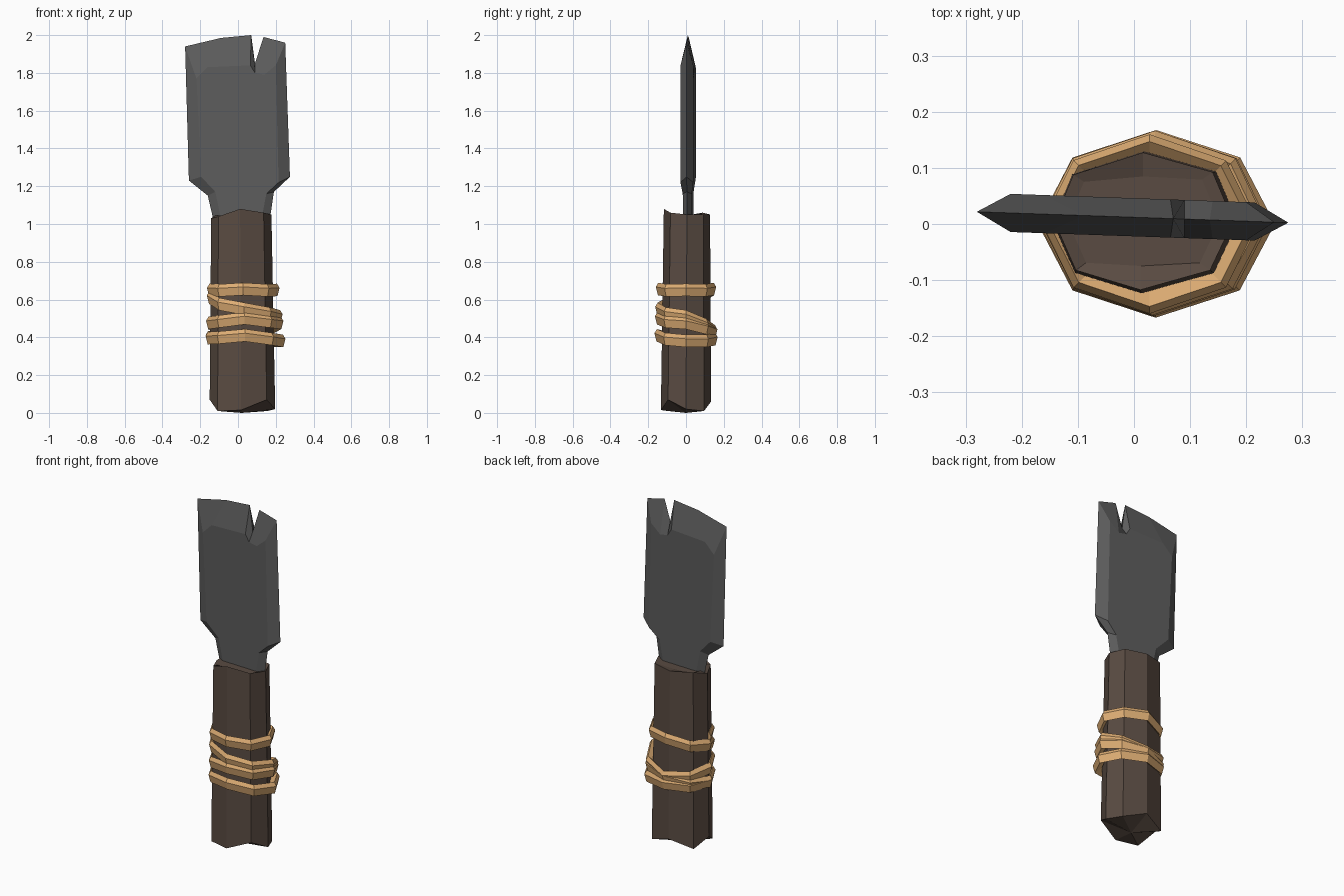
import bpy, math

if "Cube" in bpy.data.objects:
    bpy.data.objects.remove(bpy.data.objects["Cube"])


def material(name, rgb):
    m = bpy.data.materials.new(name)
    m.diffuse_color = (*rgb, 1)
    m.use_nodes = True
    m.node_tree.nodes["Principled BSDF"].inputs["Base Color"].default_value = m.diffuse_color
    return m


def make(name, verts, faces, mat):
    me = bpy.data.meshes.new(name)
    me.from_pydata(verts, [], faces)
    me.materials.append(mat)
    ob = bpy.data.objects.new(name, me)
    bpy.context.collection.objects.link(ob)
    # consistent outward normals
    bpy.context.view_layer.objects.active = ob
    ob.select_set(True)
    bpy.ops.object.mode_set(mode='EDIT')
    bpy.ops.mesh.select_all(action='SELECT')
    bpy.ops.mesh.normals_make_consistent(inside=False)
    bpy.ops.object.mode_set(mode='OBJECT')
    ob.select_set(False)
    return ob


def bridge(a, b, n):
    return [(a + i, a + (i + 1) % n, b + (i + 1) % n, b + i) for i in range(n)]


steel = material("dark steel", (0.11, 0.11, 0.11))
wood = material("dark wood", (0.10, 0.07, 0.054))
cord = material("tan cord", (0.73, 0.42, 0.175))

# Blade: sharp outline in the middle plane, smaller flat outline on each side
rim = [(-.28, 1.94), (-.09, 1.985), (.07, 2.0), (.09, 1.85), (.135, 1.99), (.25, 1.96),
       (.275, 1.25), (.19, 1.17), (.165, 1.0), (-.125, 1.0), (-.16, 1.15), (-.26, 1.23)]
flat = [(-.22, 1.77), (-.16, 1.83), (.065, 1.84), (.09, 1.80), (.14, 1.79), (.20, 1.84),
        (.215, 1.22), (.15, 1.16), (.12, 1.0), (-.085, 1.0), (-.12, 1.17), (-.195, 1.25)]


def mid_y(x):
    return .012 - .035 * x


verts = [(x, mid_y(x), z) for x, z in rim]
for s in (-1, 1):
    verts += [(x, mid_y(x) + s * (.034 if z > 1.2 else .024), z) for x, z in flat]
n = len(rim)
make("blade", verts, bridge(0, n, n) + bridge(0, 2 * n, n)
     + [tuple(range(n, 2 * n)), tuple(range(2 * n, 3 * n))], steel)

# Handle: uneven eight-sided post, rough-cut at both ends (starts at +x, counter-clockwise)
section = [(.175, 0), (.135, .095), (.0, .133), (-.135, .09),
           (-.172, 0), (-.13, -.095), (-.005, -.133), (.13, -.095)]
low_z = [.02, .01, .06, .02, .07, .01, .015, .07]
top_z = [1.05, 1.05, 1.05, 1.06, 1.03, 1.04, 1.08, 1.06]
verts = [(.022 + x, y, z) for (x, y), z in zip(section, low_z)]
verts += [(.016 + .92 * x, .005 + .92 * y, z) for (x, y), z in zip(section, top_z)]
verts += [(.016 + .78 * x, .005 + (.78 if i % 4 != 2 else .6) * y, 1.045)
          for i, (x, y) in enumerate(section)]
verts.append((.02, 0, 0.0))
faces = bridge(0, 8, 8) + bridge(8, 16, 8) + [tuple(range(16, 24))]
faces += [(i, (i + 1) % 8, 24) for i in range(8)]
make("handle", verts, faces, wood)

# Cord: one faceted strip wound four times, heights given every quarter turn
# (left, front, right, back)
quarters = [.65, .655, .65, .655,
            .61, .55, .51, .43,
            .475, .50, .475, .43,
            .395, .41, .38, .39, .40]
verts, faces = [], []
count = 2 * len(quarters) - 1
for k in range(count):
    i = k // 2
    z = quarters[i] if k % 2 == 0 else (quarters[i] + quarters[i + 1]) / 2 - .005
    a = math.pi + k * math.pi / 4
    grow = .018 * (.65 - z) / .25
    cx = .028 + .6 * grow
    for dr, dz in ((0, .012), (-.013, .034), (-.05, .0), (-.011, -.032)):
        rx, ry = .192 + grow + dr, .160 + .4 * grow + dr
        verts.append((cx + rx * math.cos(a), ry * math.sin(a), z + dz))
for k in range(count - 1):
    faces += bridge(4 * k, 4 * k + 4, 4)
faces += [(0, 1, 2, 3), tuple(4 * count - 4 + j for j in range(4))]
make("cord_wrap", verts, faces, cord)
